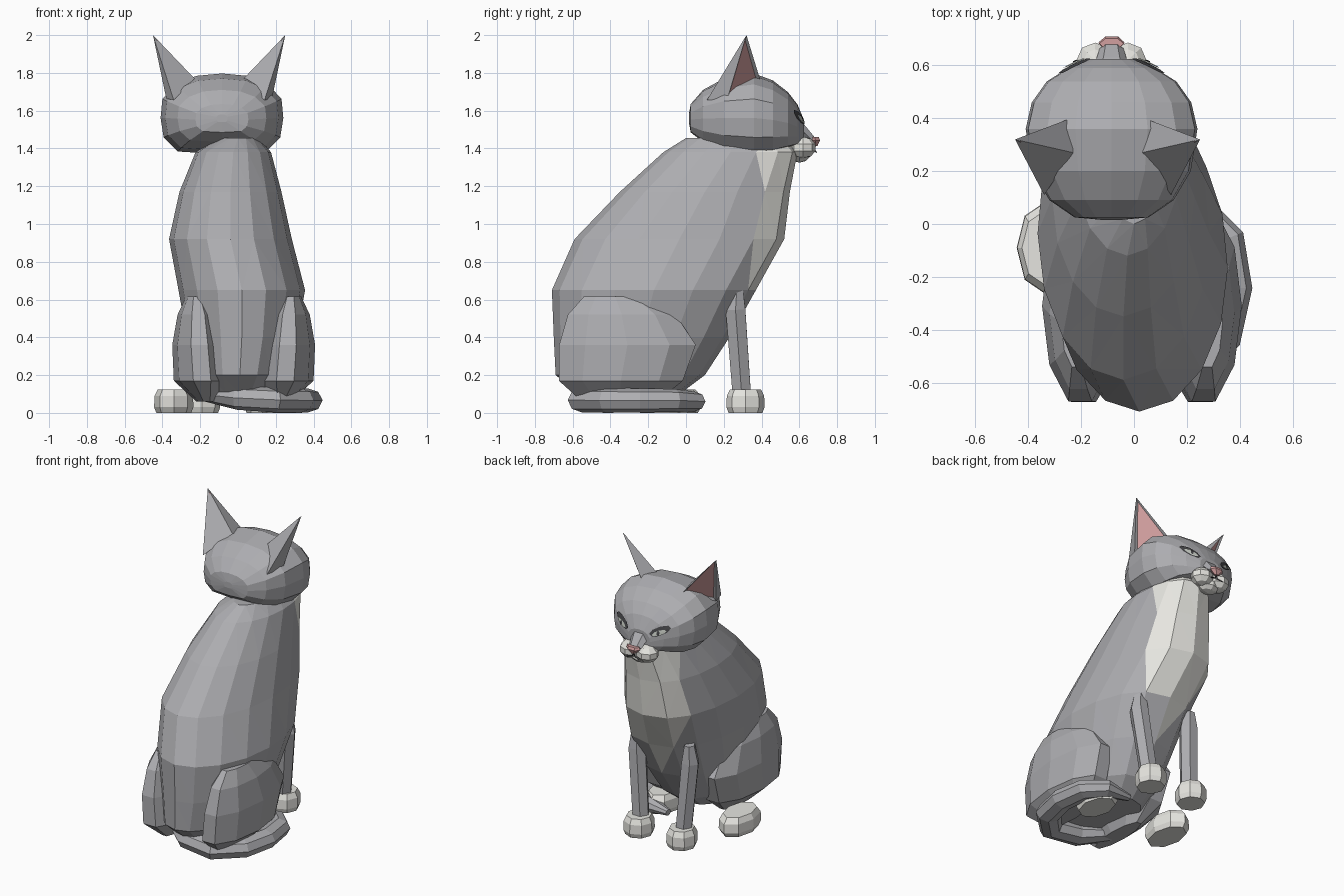
import bpy, bmesh
from math import sin, cos, tau
from mathutils import Vector, Matrix
from mathutils.bvhtree import BVHTree

cube = bpy.data.objects.get("Cube")
if cube:
    bpy.data.objects.remove(cube)


def material(name, r, g, b):
    m = bpy.data.materials.new(name)
    m.use_nodes = True
    m.diffuse_color = (r, g, b, 1)
    m.node_tree.nodes["Principled BSDF"].inputs["Base Color"].default_value = (r, g, b, 1)
    return m


GREY = material("grey fur", 0.42, 0.42, 0.44)
WHITE = material("white fur", 0.79, 0.785, 0.745)
PINK = material("pink skin", 0.65, 0.35, 0.35)
DARK = material("dark lines", 0.06, 0.06, 0.065)
IRIS = material("pale eye", 0.55, 0.58, 0.53)
HEAD_X = -0.085


def finish(name, bm, *mats):
    bmesh.ops.recalc_face_normals(bm, faces=bm.faces)
    mesh = bpy.data.meshes.new(name)
    bm.to_mesh(mesh)
    bm.free()
    for m in mats:
        mesh.materials.append(m)
    ob = bpy.data.objects.new(name, mesh)
    bpy.context.collection.objects.link(ob)
    return ob


def circle(sides):
    return [(cos(tau * i / sides), sin(tau * i / sides)) for i in range(sides)]


def loft(name, rings, section, *mats, rule=None):
    """Skin a unit section along (centre, half axis, half axis) rings and cap the ends."""
    bm = bmesh.new()
    loops = []
    for c, u, v in rings:
        c, u, v = Vector(c), Vector(u), Vector(v)
        loops.append([bm.verts.new(c + u * a + v * b) for a, b in section])
    for a, b in zip(loops, loops[1:]):
        for i in range(len(section)):
            j = (i + 1) % len(section)
            bm.faces.new((a[i], a[j], b[j], b[i]))
    bm.faces.new(loops[0])
    bm.faces.new(loops[-1])
    if rule:
        bmesh.ops.triangulate(bm, faces=bm.faces)
        for f in bm.faces:
            f.material_index = int(rule(f.calc_center_median()))
    return finish(name, bm, *mats)


def tube(name, path, radii, mat, sides=6, flat=1.0, side=Vector((0, 0, 1))):
    """Loft along a path; flat squashes the second axis."""
    pts = [Vector(p) for p in path]
    rings = []
    for i, p in enumerate(pts):
        t = (pts[min(i + 1, len(pts) - 1)] - pts[max(i - 1, 0)]).normalized()
        u = t.cross(side).normalized()
        rings.append((p, u * radii[i], t.cross(u) * radii[i] * flat))
    return loft(name, rings, circle(sides), mat)


def ball(name, centre, size, mat):
    bm = bmesh.new()
    m = Matrix.Translation(centre) @ Matrix.Diagonal((*size, 1))
    bmesh.ops.create_uvsphere(bm, u_segments=8, v_segments=5, radius=1, matrix=m)
    return finish(name, bm, mat)


def paw(name, x, y, w, d):
    rings = [((x, y, z), (w * k, 0, 0), (0, d * k, 0))
             for z, k in ((0, 0.92), (0.03, 1.04), (0.09, 1.02), (0.125, 0.84))]
    loft(name, rings, circle(8), WHITE)


# Body: horizontal rings (height, back, front, middle x, half width), broad in front
body_rings = [
    (0.11, -0.58, -0.02, 0.00, 0.18), (0.2, -0.69, 0.1, 0.01, 0.24),
    (0.4, -0.7, 0.23, 0.02, 0.29), (0.65, -0.71, 0.37, 0.02, 0.335),
    (0.92, -0.59, 0.52, -0.04, 0.325), (1.17, -0.35, 0.55, -0.04, 0.27),
    (1.38, -0.12, 0.59, -0.025, 0.2), (1.455, 0.0, 0.52, 0.0, 0.11)]
body_section = [((1 if a > 0 else -1) * abs(a) ** (0.78 if b > 0.01 else 1), b)
                for a, b in circle(16)]


def bib(c):
    return (c.y > 0.25 + 0.2 * (c.z - 0.5) and c.z < 1.44
            and abs(c.x + 0.035) < min(0.235, 0.7 * (c.z - 0.5)))


loft("body", [((x, (b + f) / 2, z), (w, 0, 0), (0, (f - b) / 2, 0))
              for z, b, f, x, w in body_rings], body_section, GREY, WHITE, rule=bib)

# Haunches: horizontal rings (height, back, front, inner x, outer x)
haunch_rings = [
    (0.06, -0.56, -0.14, 0.17, 0.28), (0.17, -0.69, 0.0, 0.1, 0.4),
    (0.36, -0.69, 0.07, 0.12, 0.408), (0.52, -0.64, -0.04, 0.16, 0.38),
    (0.615, -0.55, -0.2, 0.22, 0.335)]
for label, s in (("left", 1), ("right", -1)):
    loft(label + "_haunch",
         [((0.03 + s * ((i + o) / 2 - 0.03), (b + f) / 2, z),
           ((o - i) / 2, 0, 0), (0, (f - b) / 2, 0))
          for z, b, f, i, o in haunch_rings], circle(10), GREY)
paw("left_hind_paw", 0.22, -0.09, 0.1, 0.15)
paw("right_hind_paw", -0.34, -0.09, 0.1, 0.165)

# Front legs
for label, top_x, foot_x in (("left", 0.18, 0.13), ("right", -0.215, -0.19)):
    tube(label + "_front_leg",
         [(top_x, 0.27, 0.67), (top_x, 0.262, 0.55), (foot_x, 0.295, 0.1)],
         (0.035, 0.06, 0.056), GREY, side=Vector((0, 1, 0)))
    paw(label + "_front_paw", foot_x, 0.315, 0.092, 0.097)

# Tail curled round the left haunch
tube("tail", [(-0.17, -0.42, 0.1), (0.0, -0.53, 0.08), (0.2, -0.55, 0.068),
              (0.33, -0.42, 0.066), (0.37, -0.24, 0.066), (0.345, -0.06, 0.066),
              (0.25, 0.045, 0.06), (0.09, 0.06, 0.05)],
     (0.05, 0.078, 0.08, 0.08, 0.078, 0.074, 0.064, 0.025), GREY, sides=8, flat=0.82)

# Head: rings from back to front (y, middle height, half width, half height)
half = [(0.42, 0.94), (0.75, 0.73), (0.97, 0.37), (1, -0.1), (0.95, -0.58), (0.72, -0.93)]
head_section = ([(0, 1)] + half + [(0, -1)] + [(-u, v) for u, v in reversed(half)])
head_rings = [(0.015, 1.56, 0.03, 0.02), (0.025, 1.56, 0.14, 0.075),
              (0.09, 1.572, 0.235, 0.138), (0.2, 1.58, 0.3, 0.19),
              (0.36, 1.583, 0.325, 0.214), (0.46, 1.57, 0.302, 0.19),
              (0.54, 1.55, 0.245, 0.148), (0.59, 1.525, 0.165, 0.108),
              (0.625, 1.49, 0.08, 0.06)]
head = loft("head", [((HEAD_X, y, z), (w, 0, 0), (0, 0, h)) for y, z, w, h in head_rings],
            head_section, GREY)
skin = BVHTree.FromPolygons([v.co for v in head.data.vertices],
                            [tuple(p.vertices) for p in head.data.polygons])


def face_plate(name, middle, half_w, half_h, slant, lift, mat, s):
    """Thin painted patch laid over the front of the head."""
    bm = bmesh.new()

    def put(u, z):
        x = HEAD_X + s * u
        hit = skin.ray_cast(Vector((x, 2, z)), Vector((0, -1, 0)))[0]
        return bm.verts.new((x, (hit.y if hit else 0.54) + lift, z))

    hub = put(*middle)
    rim = []
    for a, b in circle(8):
        du = half_w * a
        rim.append(put(middle[0] + du, middle[1] + half_h * b + slant * du))
    for i in range(8):
        bm.faces.new((hub, rim[i], rim[(i + 1) % 8]))
    ob = finish(name, bm, mat)
    # Keep the open patch facing forward
    if sum(p.normal.y for p in ob.data.polygons) < 0:
        ob.data.flip_normals()


def ear(name, s):
    bm = bmesh.new()
    tip, front, inner, rear, outer = [
        bm.verts.new((-0.1 + s * u, y, z)) for u, y, z in
        ((0.35, 0.32, 2.0), (0.14, 0.4, 1.74), (0.13, 0.27, 1.77),
         (0.24, 0.11, 1.655), (0.28, 0.22, 1.665))]
    for a, b in ((front, inner), (inner, rear), (rear, outer)):
        bm.faces.new((a, b, tip))
    hollow = bm.faces.new((outer, front, tip))
    bm.faces.new((front, outer, rear, inner))
    bmesh.ops.recalc_face_normals(bm, faces=bm.faces)
    bmesh.ops.inset_individual(bm, faces=[hollow], thickness=0.027, depth=-0.012)
    hollow.material_index = 1
    finish(name, bm, GREY, PINK)


# Ears, eyes, cheeks and mouth, one of each per side
for label, s in (("left", 1), ("right", -1)):
    ear(label + "_ear", s)
    face_plate(label + "_eye_rim", (0.14, 1.565), 0.062, 0.03, 0.4, 0.009, DARK, s)
    face_plate(label + "_eye", (0.14, 1.556), 0.042, 0.017, 0.4, 0.015, IRIS, s)
    face_plate(label + "_pupil", (0.138, 1.556), 0.009, 0.016, 0.0, 0.02, DARK, s)
    ball(label + "_cheek", (HEAD_X + s * 0.062, 0.62, 1.405), (0.074, 0.07, 0.058), WHITE)
    tube(label + "_mouth_line",
         [(HEAD_X, 0.683, 1.42), (HEAD_X + s * 0.008, 0.68, 1.392),
          (HEAD_X + s * 0.045, 0.689, 1.38)], (0.005, 0.005, 0.004), DARK,
         sides=4, side=Vector((0, 1, 0)))

ball("chin", (HEAD_X, 0.6, 1.37), (0.08, 0.06, 0.045), WHITE)

# Nose bridge and nose
tube("nose_bridge", [(HEAD_X, 0.55, 1.55), (HEAD_X, 0.61, 1.5), (HEAD_X, 0.665, 1.445)],
     (0.08, 0.062, 0.045), GREY, flat=0.55)
loft("nose", [((HEAD_X, 0.685, 1.412), (0.014, 0, 0), (0, 0.012, 0)),
              ((HEAD_X, 0.685, 1.443), (0.05, 0, 0), (0, 0.028, 0)),
              ((HEAD_X, 0.682, 1.46), (0.046, 0, 0), (0, 0.024, 0))], circle(6), PINK)
